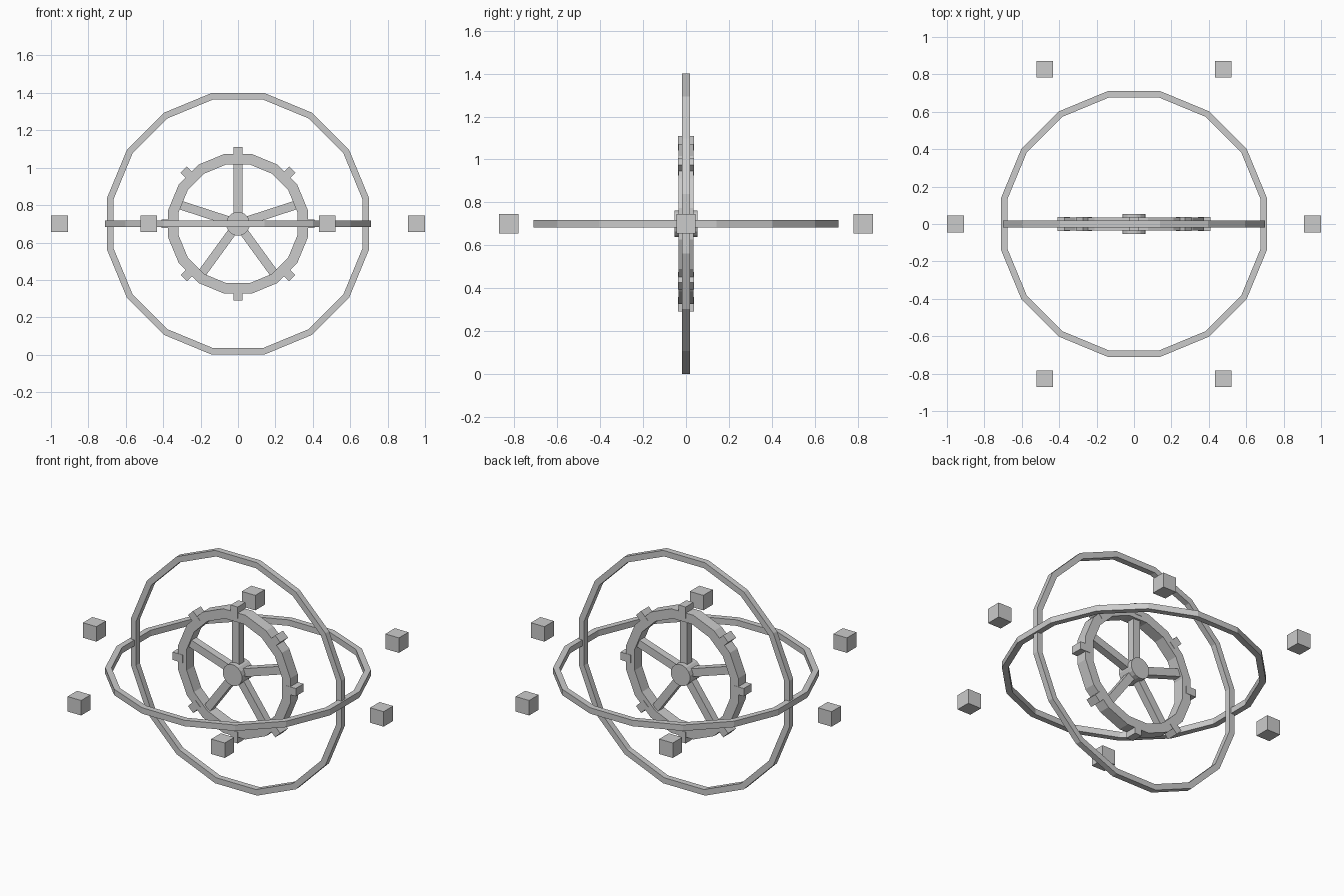
import bpy, bmesh
from math import pi, cos
from mathutils import Matrix, Vector

SIDES = 16
CENTRE = Matrix.Translation((0, 0, 0.70))
UPRIGHT = Matrix.Rotation(pi / 2, 4, 'X')

cube = bpy.data.objects.get("Cube")
if cube:
    bpy.data.objects.remove(cube)


def finish(name, bm, matrix):
    bmesh.ops.transform(bm, matrix=CENTRE @ matrix, verts=bm.verts)
    bmesh.ops.recalc_face_normals(bm, faces=bm.faces)
    mesh = bpy.data.meshes.new(name)
    bm.to_mesh(mesh)
    bm.free()
    obj = bpy.data.objects.new(name, mesh)
    bpy.context.collection.objects.link(obj)
    return obj


def ring(name, outer, inner, depth, matrix):
    """Faceted ring around Z; radii are measured to the middle of the flats."""
    bm = bmesh.new()
    k = 1 / cos(pi / SIDES)
    h = depth / 2
    section = [(inner, -h), (outer, -h), (outer, h), (inner, h)]
    verts = [bm.verts.new((r * k, 0, z)) for r, z in section]
    edges = [bm.edges.new((verts[i], verts[i - 1])) for i in range(4)]
    bmesh.ops.spin(bm, geom=verts + edges, cent=(0, 0, 0), axis=(0, 0, 1),
                   angle=2 * pi, steps=SIDES, use_duplicate=False)
    bmesh.ops.remove_doubles(bm, verts=bm.verts, dist=0.0005)
    return finish(name, bm, matrix @ Matrix.Rotation(pi / SIDES, 4, 'Z'))


def box(name, size, matrix):
    bm = bmesh.new()
    bmesh.ops.create_cube(bm, size=1, matrix=Matrix.Diagonal((*size, 1)))
    return finish(name, bm, matrix)


def radial(angle, radius):
    """Place a part at a radius in the wheel plane, its Z pointing outward."""
    return Matrix.Rotation(angle, 4, 'Y') @ Matrix.Translation((0, 0, radius))


# Crossed outer rings
ring("vertical_ring", 0.70, 0.665, 0.036, UPRIGHT)
ring("horizontal_ring", 0.71, 0.676, 0.036, Matrix())

# Central wheel: rim, hub, spokes and teeth
ring("wheel_rim", 0.373, 0.317, 0.07, UPRIGHT)

hub = bmesh.new()
bmesh.ops.create_cone(hub, cap_ends=True, segments=SIDES, radius1=0.064,
                      radius2=0.064, depth=0.106)
finish("wheel_hub", hub, UPRIGHT @ Matrix.Rotation(pi / SIDES, 4, 'Z'))

for i in range(5):
    box(f"spoke_{i + 1}", (0.047, 0.045, 0.30), radial(i * 2 * pi / 5, 0.18))

for i in range(8):
    box(f"tooth_{i + 1}", (0.047, 0.074, 0.068), radial(i * pi / 4, 0.376))

# Floating blocks circling the rings, all kept square to the axes
for i in range(6):
    spot = Matrix.Rotation(i * pi / 3, 3, 'Z') @ Vector((0.955, 0, 0))
    box(f"orbit_block_{i + 1}", (0.09, 0.09, 0.09), Matrix.Translation(spot))
